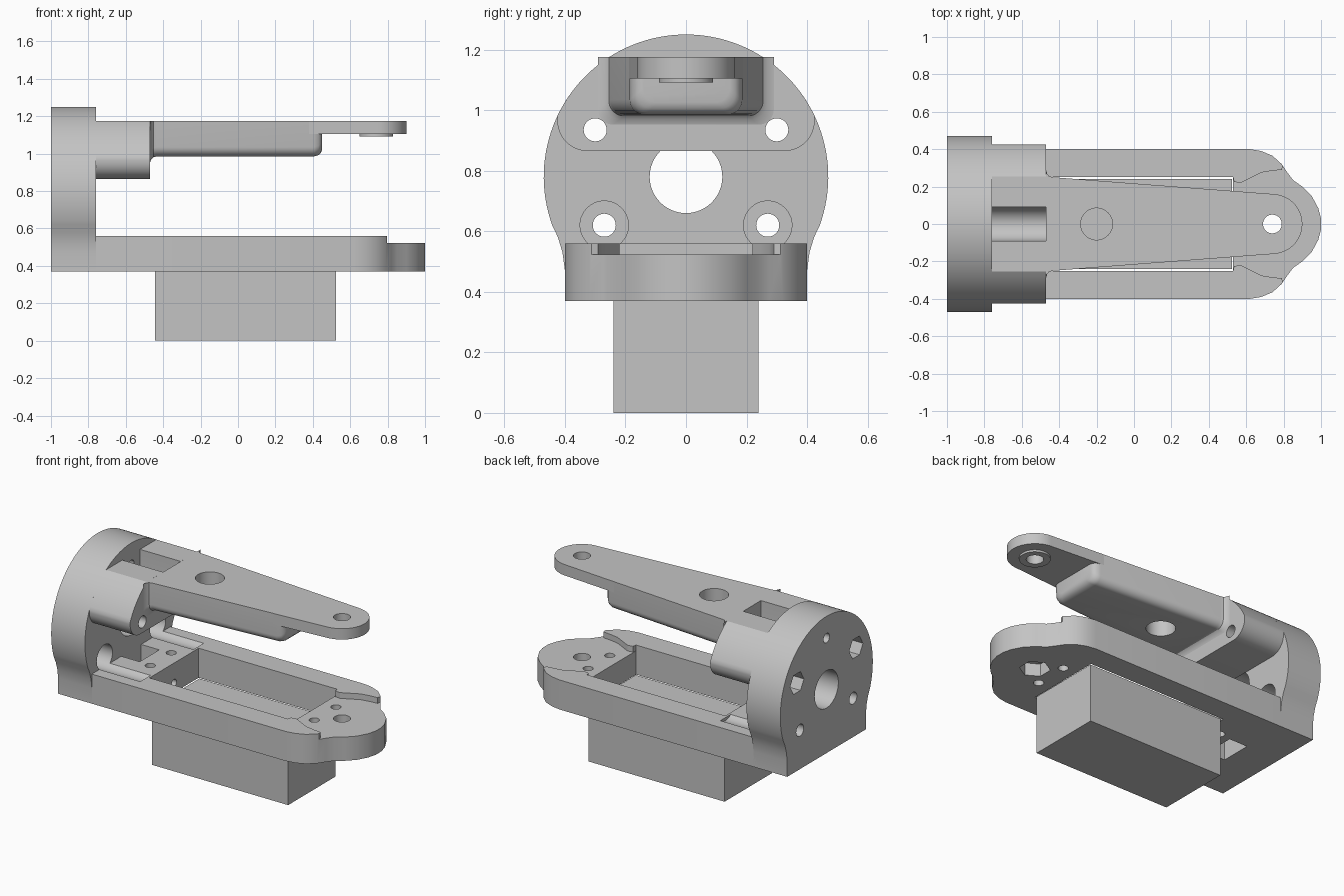
import bpy, bmesh
from math import sin, cos, pi, radians

old = bpy.data.objects.get("Cube")
if old:
    bpy.data.objects.remove(old, do_unlink=True)

grey = bpy.data.materials.new("plain_grey")
grey.use_nodes = True
colour = (0.55, 0.55, 0.55, 1)
grey.diffuse_color = colour
grey.node_tree.nodes["Principled BSDF"].inputs["Base Color"].default_value = colour


def arc(cy, cz, r, start, end, n=12):
    angles = [radians(start + (end - start) * i / n) for i in range(n + 1)]
    return [(cy + r * cos(a), cz + r * sin(a)) for a in angles]


def circle(cy, c, r, n=40):
    return arc(cy, c, r, 0, 360, n)[:-1]


def mirror(half):
    """Close a right-hand half profile across y = 0."""
    return half + [(-y, c) for y, c in reversed(half) if abs(y) > 1e-5]


def loft(name, rings):
    """Skin a row of matching rings and cap both ends."""
    bm = bmesh.new()
    rows = [[bm.verts.new(p) for p in ring] for ring in rings]
    n = len(rows[0])
    for a, b in zip(rows, rows[1:]):
        for i in range(n):
            bm.faces.new((a[i], a[(i + 1) % n], b[(i + 1) % n], b[i]))
    bm.faces.new(rows[0])
    bm.faces.new(rows[-1])
    bmesh.ops.recalc_face_normals(bm, faces=bm.faces)
    mesh = bpy.data.meshes.new(name)
    bm.to_mesh(mesh)
    bm.free()
    mesh.materials.append(grey)
    obj = bpy.data.objects.new(name, mesh)
    bpy.context.collection.objects.link(obj)
    return obj


def prism_x(name, pts, lo, hi):
    """Extrude (y, z) points along x."""
    return loft(name, [[(x, y, z) for y, z in pts] for x in (lo, hi)])


def prism_z(name, pts, lo, hi):
    """Extrude (y, x) points along z."""
    return loft(name, [[(x, y, z) for y, x in pts] for z in (lo, hi)])


def rect(hw, lo, hi):
    return [(hw, lo), (hw, hi), (-hw, hi), (-hw, lo)]


def cut(obj, cutters):
    bpy.context.view_layer.objects.active = obj
    for c in cutters:
        c.hide_render = True
        mod = obj.modifiers.new("cut", "BOOLEAN")
        mod.operation = "DIFFERENCE"
        mod.solver = "EXACT"
        mod.object = c
        bpy.ops.object.modifier_apply(modifier=mod.name)
        bpy.data.objects.remove(c, do_unlink=True)


def bore_x(y, z, r, lo, hi, n=40):
    return prism_x("bore", circle(y, z, r, n), lo, hi)


def bore_z(x, y, r, lo, hi, n=40):
    return prism_z("bore", circle(y, x, r, n), lo, hi)


SIDES = (-1, 1)
MID, RAD = 0.78, 0.47          # flange centre height and radius
TOP = 1.175                    # top of the arm

# round end flange with flared foot
foot = [(0.4, 0.37), (0.4, 0.47), (0.408, 0.53), (0.423, 0.58)]
flange = prism_x("end_flange", mirror(foot + arc(0, MID, RAD, -20, 90, 40)), -1, -0.76)
holes = [bore_x(0, MID, 0.12, -1.1, -0.7, 64), bore_x(0, 1.11, 0.03, -1.1, -0.7)]
for s in SIDES:
    holes += [bore_x(s * 0.3, 0.935, 0.038, -1.1, -0.7),
              bore_x(s * 0.27, 0.62, 0.038, -1.1, -0.7),
              bore_x(s * 0.27, 0.62, 0.08, -0.88, -0.7),
              bore_x(s * 0.3, 0.935, 0.07, -1.1, -0.9, 6)]
cut(flange, holes)

# lower tray with rounded nose
nose = [(0.4, -0.78), (0.4, 0.62), (0.39, 0.68), (0.365, 0.74), (0.32, 0.79),
        (0.275, 0.82), (0.235, 0.85), (0.2, 0.9), (0.15, 0.95), (0.085, 0.985), (0.03, 1)]
tray = prism_z("lower_tray", mirror(nose), 0.37, 0.56)
# lowered nose floor with curved rail ends
step = [(0.25, 0.5), (0.25, 0.53), (0.225, 0.535), (0.22, 0.57), (0.245, 0.62), (0.275, 0.68),
        (0.285, 0.74), (0.29, 0.79), (0.33, 0.8), (0.5, 0.82), (0.5, 1.1)]
holes = [prism_z("step", mirror(step), 0.523, 0.7),
         prism_z("pocket", rect(0.25, -0.455, 0.53), 0.3, 0.7),
         prism_z("notch", rect(0.1, -0.76, -0.63), 0.3, 0.7),
         bore_z(0.74, 0, 0.05, 0.3, 0.7),
         bore_z(0.74, 0, 0.09, 0.3, 0.45, 6),
         bore_x(0, 0.43, 0.025, -0.7, -0.4)]
for s in SIDES:
    holes += [bore_z(0.62, s * 0.11, 0.03, 0.3, 0.7),
              bore_z(-0.55, s * 0.107, 0.03, 0.3, 0.7),
              bore_x(s * 0.27, 0.62, 0.08, -0.88, -0.47)]
cut(tray, holes)

# block hanging under the tray
block = prism_z("lower_block", rect(0.24, -0.443, 0.525), 0, 0.372)

# upper arm mount
mount_half = arc(0.325, 0.965, 0.1, -90, 0) + arc(0, MID, RAD, 25.2, 57.2)
mount = prism_x("arm_mount", mirror(mount_half), -0.76, -0.47)
slot = mirror(arc(0, 1.07, 0.09, -90, 0) + [(0.09, 1.3)])
cut(mount, [prism_x("slot", slot, -0.8, -0.4)] +
    [bore_x(s * 0.3, 0.935, 0.038, -0.8, -0.4) for s in SIDES])

# thick arm body: fillet at the mount, tapering, rounded far end
stations = [(-0.47, 0.29, 0.952), (-0.464, 0.268, 0.97), (-0.453, 0.255, 0.981),
            (-0.435, 0.25, 0.985), (0.405, 0.186, 0.985), (0.43, 0.177, 0.992),
            (0.444, 0.163, 1.006), (0.45, 0.145, 1.025)]
rings = []
for x, hw, low in stations:
    half = arc(hw - 0.05, low + 0.05, 0.05, -90, 0, 8) + [(hw, TOP)]
    rings.append([(x, y, z) for y, z in mirror(half)])
body = loft("arm_body", rings)
cut(body, [bore_z(-0.2, 0, 0.085, 0.8, 1.3)])

# thin arm tip with a round end
tip_half = [(0.188, 0.38)] + arc(0, 0.74, 0.16, 4, 90, 20)
tip = prism_z("arm_tip", mirror(tip_half), 1.105, TOP)
cut(tip, [bore_z(0.74, 0, 0.05, 1, 1.3)])

# ring boss under the tip
boss = prism_z("tip_boss", circle(0, 0.74, 0.09), 1.092, 1.106)
cut(boss, [bore_z(0.74, 0, 0.05, 1, 1.3)])

# smooth curved walls, sharp edges kept
bpy.ops.object.select_all(action="DESELECT")
for obj in (flange, tray, block, mount, body, tip, boss):
    obj.select_set(True)
bpy.context.view_layer.objects.active = flange
bpy.ops.object.shade_smooth_by_angle(angle=radians(32))
